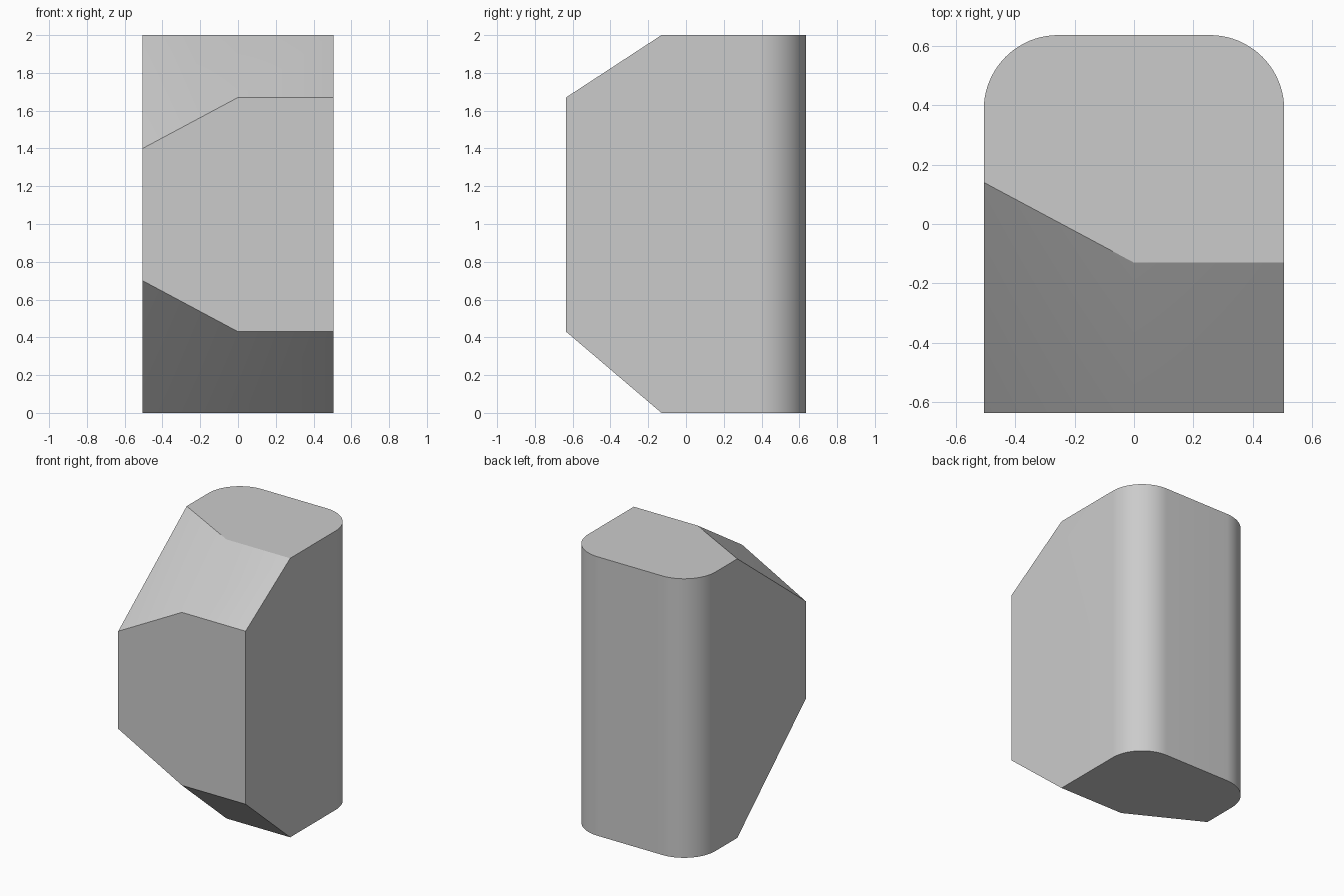
import bpy, bmesh, math

cube = bpy.data.objects.get("Cube")
if cube:
    bpy.data.objects.remove(cube, do_unlink=True)

HALF_X, HALF_Y, HEIGHT = 0.505, 0.635, 2.0
RADIUS, SEGMENTS = 0.25, 20

# Single grey material
grey = bpy.data.materials.new("light grey")
grey.use_nodes = True
colour = (0.6, 0.6, 0.6, 1)
grey.diffuse_color = colour
grey.node_tree.nodes["Principled BSDF"].inputs["Base Color"].default_value = colour

bm = bmesh.new()


def add_end(z, front_right, front_middle):
    """Corner points of one end: slanted front edge, rounded back corners."""
    # end face corners and the matching front face corners
    for x, y, front_z in ((-HALF_X, 0.14, front_right),
                          (0, -0.13, front_middle),
                          (HALF_X, -0.13, front_middle)):
        bm.verts.new((x, y, z))
        bm.verts.new((x, -HALF_Y, front_z))
    # rounded back corners
    for side in (-1, 1):
        for i in range(SEGMENTS + 1):
            a = math.pi / 2 * i / SEGMENTS
            bm.verts.new((side * (HALF_X - RADIUS + RADIUS * math.cos(a)),
                          HALF_Y - RADIUS + RADIUS * math.sin(a), z))


add_end(0, 0.70, 0.43)
add_end(HEIGHT, 1.40, 1.67)

# The block is convex, so its hull is the whole surface
bmesh.ops.convex_hull(bm, input=bm.verts[:])
bmesh.ops.dissolve_limit(bm, angle_limit=math.radians(0.5),
                         verts=bm.verts[:], edges=bm.edges[:])
bmesh.ops.recalc_face_normals(bm, faces=bm.faces[:])

mesh = bpy.data.meshes.new("bevelled_block")
bm.to_mesh(mesh)
bm.free()
mesh.materials.append(grey)
block = bpy.data.objects.new("bevelled_block", mesh)
bpy.context.collection.objects.link(block)

# Smooth the rounded corners and slanted bevels, keep the rest crisp
bpy.ops.object.select_all(action="DESELECT")
block.select_set(True)
bpy.context.view_layer.objects.active = block
bpy.ops.object.shade_smooth_by_angle(angle=math.radians(30))
